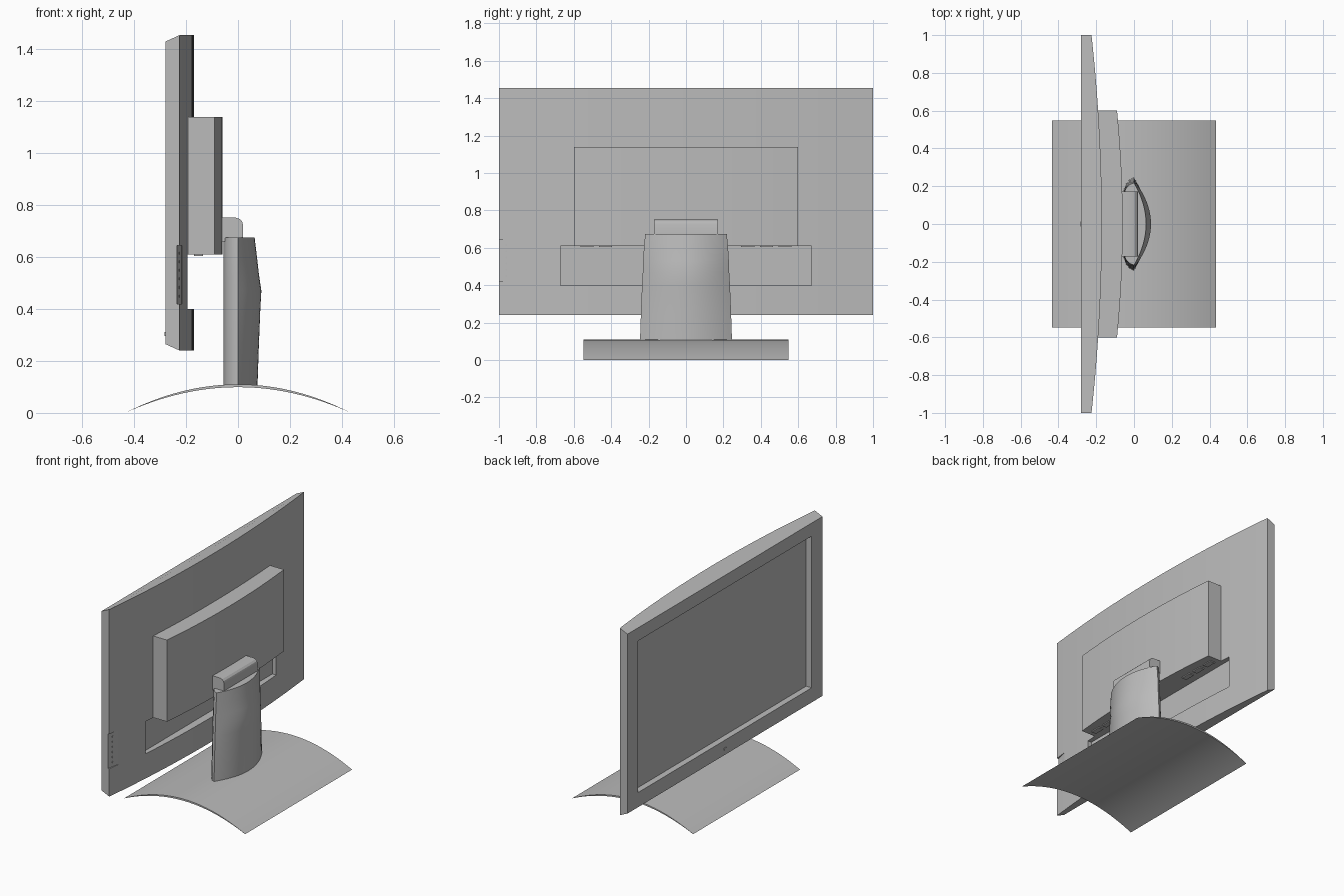
import bpy
import bmesh

cube = bpy.data.objects.get("Cube")
if cube:
    bpy.data.objects.remove(cube, do_unlink=True)

grey = bpy.data.materials.new("plain_grey")
grey.use_nodes = True
COLOUR = (0.5, 0.5, 0.5, 1)
grey.diffuse_color = COLOUR
grey.node_tree.nodes["Principled BSDF"].inputs["Base Color"].default_value = COLOUR


def loft(name, rings):
    """Closed solid through a series of equal-length point rings."""
    bm = bmesh.new()
    loops = [[bm.verts.new(p) for p in ring] for ring in rings]
    n = len(loops[0])
    for a, b in zip(loops, loops[1:]):
        for i in range(n):
            j = (i + 1) % n
            bm.faces.new((a[i], a[j], b[j], b[i]))
    bm.faces.new(loops[0])
    bm.faces.new(loops[-1])
    bmesh.ops.recalc_face_normals(bm, faces=bm.faces)
    mesh = bpy.data.meshes.new(name)
    bm.to_mesh(mesh)
    bm.free()
    mesh.materials.append(grey)
    obj = bpy.data.objects.new(name, mesh)
    bpy.context.collection.objects.link(obj)
    return obj


def upright(name, plan, z0, z1):
    return loft(name, [[(x, y, z) for x, y in plan] for z in (z0, z1)])


def across(name, profile, half):
    return loft(name, [[(x, y, z) for x, z in profile] for y in (-half, half)])


def block(name, x0, x1, y0, y1, z0, z1):
    return upright(name, [(x0, y0), (x1, y0), (x1, y1), (x0, y1)], z0, z1)


def select(obj):
    bpy.ops.object.select_all(action='DESELECT')
    obj.select_set(True)
    bpy.context.view_layer.objects.active = obj


def smooth(obj):
    select(obj)
    bpy.ops.object.shade_smooth_by_angle(angle=0.45)


def cut(obj, cutter):
    select(obj)
    mod = obj.modifiers.new("cut", 'BOOLEAN')
    mod.operation = 'DIFFERENCE'
    mod.solver = 'EXACT'
    mod.object = cutter
    bpy.ops.object.modifier_apply(modifier=mod.name)
    bpy.data.objects.remove(cutter, do_unlink=True)


def span(half, steps):
    return [half * (2 * i / steps - 1) for i in range(steps + 1)]


def back_x(y):
    return -0.17 - 0.055 * y * y


# Screen housing: flat face, curved back, top and bottom sloped at the front
FRONT = -0.28
def housing_ring(low, top):
    z_front, z_back = (1.43, 1.455) if top else (0.265, 0.24)
    arc = [(back_x(y), y, z_back) for y in span(1, 32)]
    mid = [(-0.225, 1, z_back), (-0.225, -1, z_back)]
    return arc + [(FRONT, 1, z_front), (FRONT, -1, z_front)]


housing = loft("screen_housing", [housing_ring(0, False), housing_ring(0, True)])
cut(housing, block("screen_cutter", -0.4, -0.24, -0.89, 0.89, 0.36, 1.345))
cut(housing, block("recess_cutter", -0.222, 0, -0.67, 0.67, 0.40, 0.61))
notch = [(-0.24, -1.02), (-0.218, -0.92), (-0.1, -0.92), (-0.1, -1.02)]
cut(housing, upright("notch_cutter", notch, 0.42, 0.645))
smooth(housing)

# Power button on the lower bezel
block("power_button", FRONT - 0.004, FRONT + 0.01, -0.012, 0.012, 0.297, 0.311)

# Control buttons in the corner notch
for i in range(6):
    z = 0.45 + i * 0.033
    block("control_button", -0.235, -0.226, -0.966, -0.954, z - 0.005, z + 0.005)

# Electronics box on the back
outer = [(-0.06 - 0.083 * y * y, y) for y in span(0.6, 24)]
inner = [(back_x(y) - 0.005, y) for y in reversed(span(0.6, 24))]
smooth(upright("rear_box", outer + inner, 0.61, 1.14))

# Sockets under the box
for y in (-0.53, -0.43, 0.33, 0.43, 0.53):
    block("socket", -0.17, -0.135, y - 0.035, y + 0.035, 0.604, 0.612)

# Hinge with a rounded rear top edge
hinge_profile = [(-0.068, 0.66), (0.02, 0.66), (0.02, 0.722), (0.016, 0.737),
                 (0.006, 0.747), (-0.01, 0.752), (-0.068, 0.752)]
smooth(across("hinge", hinge_profile, 0.172))


# Stand column: flat front, rounded sides, bowed back
def column_ring(z, w, d):
    side = [(-0.055, 0.72), (-0.043, 0.86), (-0.022, 0.96)]
    ring = [(x, -t * w, z) for x, t in side]
    ring += [(d * (1 - (t * t)), t * w, z) for t in span(1, 20)]
    ring += [(x, t * w, z) for x, t in reversed(side)]
    return ring


sections = [(0.1, 0.246, 0.075), (0.25, 0.241, 0.08), (0.4, 0.235, 0.086),
            (0.47, 0.231, 0.09), (0.53, 0.229, 0.081), (0.6, 0.225, 0.073),
            (0.675, 0.218, 0.064)]
smooth(loft("stand_column", [column_ring(*s) for s in sections]))

# Arched base sheet, thinning toward its ends
xs = span(0.435, 32)
top = [(x, 0.11 * (1 - (x / 0.435) ** 2)) for x in xs]
under = [(x, 0.099 * (1 - (x / 0.435) ** 2)) for x in reversed(xs[1:-1])]
smooth(across("arched_base", top + under, 0.549))
